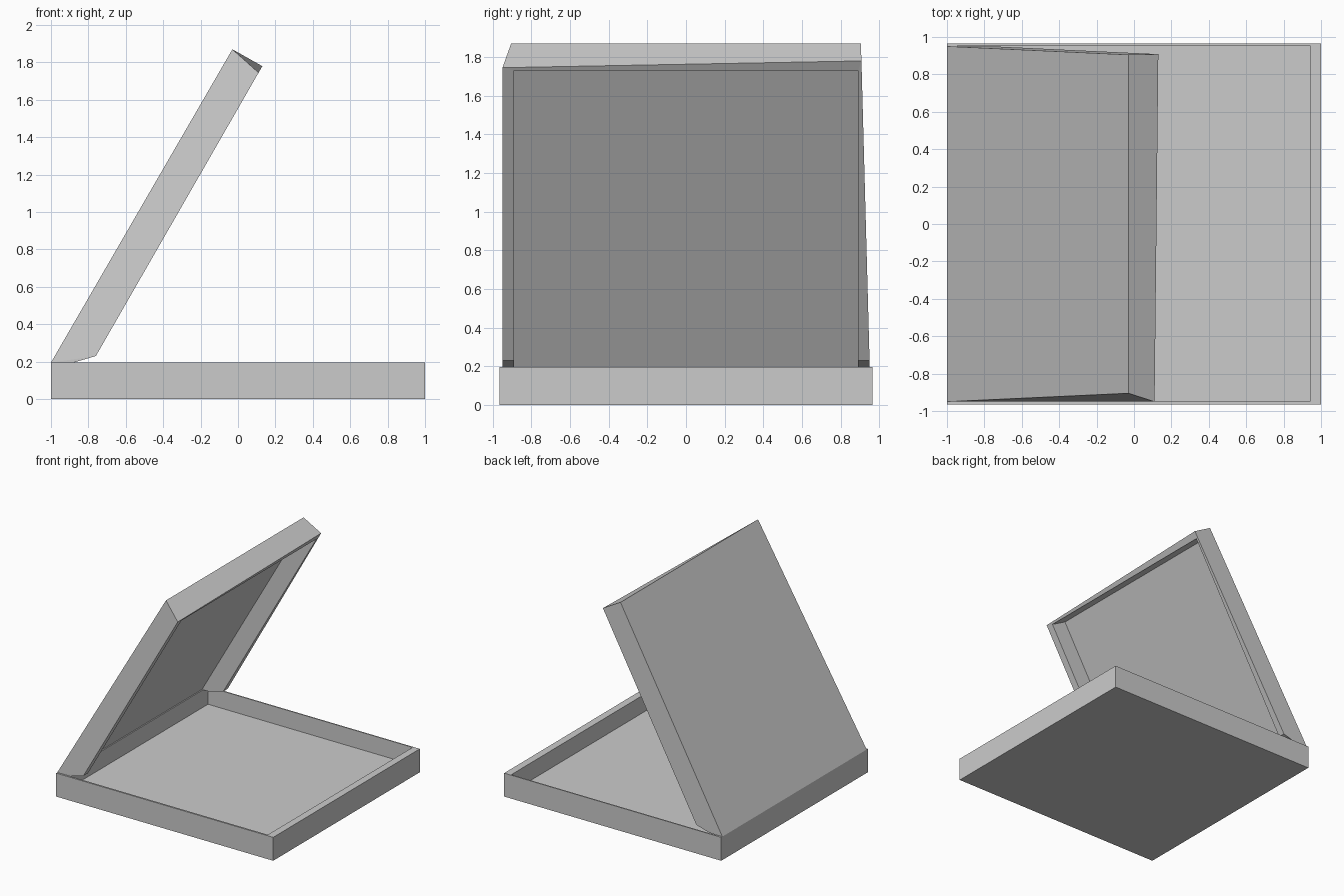
import bpy, bmesh

if "Cube" in bpy.data.objects:
    bpy.data.objects.remove(bpy.data.objects["Cube"])

card = bpy.data.materials.new("plain_grey")
card.diffuse_color = (0.6, 0.6, 0.6, 1)
card.use_nodes = True
card.node_tree.nodes["Principled BSDF"].inputs["Base Color"].default_value = card.diffuse_color


def make_object(name, bm):
    bmesh.ops.remove_doubles(bm, verts=bm.verts[:], dist=1e-5)
    bmesh.ops.recalc_face_normals(bm, faces=bm.faces[:])
    mesh = bpy.data.meshes.new(name)
    bm.to_mesh(mesh)
    bm.free()
    mesh.materials.append(card)
    obj = bpy.data.objects.new(name, mesh)
    bpy.context.collection.objects.link(obj)
    return obj


def add_face(bm, *points):
    bm.faces.new([bm.verts.new(p) for p in points])


# Base tray: outer walls, rim, inner walls and floor made from stacked rings
def ring(x0, x1, y0, y1, z):
    return [(x0, y0, z), (x1, y0, z), (x1, y1, z), (x0, y1, z)]


TOP = 0.195
bm = bmesh.new()
rings = [ring(-1, 1, -0.965, 0.965, 0), ring(-1, 1, -0.965, 0.965, TOP),
         ring(-0.945, 0.94, -0.95, 0.955, TOP), ring(-0.945, 0.94, -0.95, 0.955, 0.05)]
for a, b in zip(rings, rings[1:]):
    for i in range(4):
        j = (i + 1) % 4
        add_face(bm, a[i], a[j], b[j], b[i])
add_face(bm, *rings[0])
add_face(bm, *rings[-1])
make_object("base_tray", bm)

# Hinged lid: recessed panel with side flaps and a top flap, open at the hinge
bm = bmesh.new()
sides = []
for s, rim_top in ((-1, (0.11, -0.95, 1.745)), (1, (0.13, 0.908, 1.78))):
    y, yi = 0.95 * s, 0.89 * s
    p = dict(
        back_low=(-1, y, TOP), back_top=(-0.03, 0.905 * s, 1.87),
        foot=(-0.88, y, TOP), rim_low=(-0.76, y, 0.23), rim_top=rim_top,
        foot_in=(-0.88, yi, TOP), rim_low_in=(-0.76, yi, 0.23),
        rim_top_in=(0.10, yi, 1.73),
        panel_low=(-0.955, yi, TOP), panel_top=(-0.03, yi, 1.80))
    sides.append(p)
    for names in ("back_low foot rim_low", "back_low rim_low rim_top back_top",
                  "rim_low rim_top rim_top_in rim_low_in",
                  "panel_low foot_in rim_low_in",
                  "panel_low rim_low_in rim_top_in panel_top",
                  "foot rim_low rim_low_in foot_in",
                  "back_low foot foot_in panel_low"):
        add_face(bm, *[p[n] for n in names.split()])
l, r = sides
# Strips across the lid: outside, top flap, rim, recess end, panel, hinge edge
for a, b in (("back_low", "back_top"), ("back_top", "rim_top"),
             ("rim_top", "rim_top_in"), ("rim_top_in", "panel_top"),
             ("panel_top", "panel_low"), ("panel_low", "back_low")):
    add_face(bm, l[a], l[b], r[b], r[a])
make_object("hinged_lid", bm)
